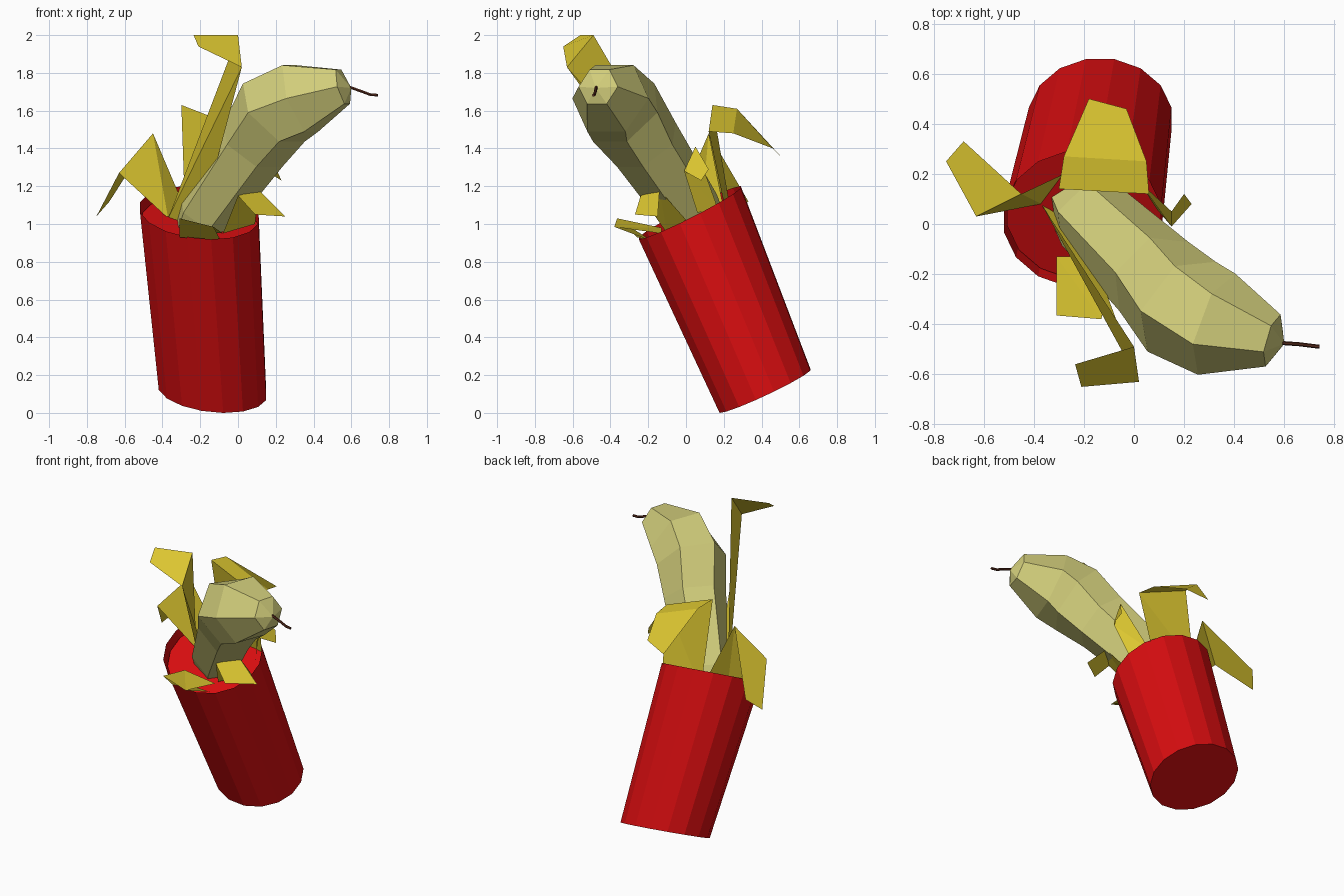
import bpy, math
from mathutils import Vector

if "Cube" in bpy.data.objects:
    bpy.data.objects.remove(bpy.data.objects["Cube"])


def material(name, rgb):
    m = bpy.data.materials.new(name)
    m.diffuse_color = (*rgb, 1)
    m.use_nodes = True
    m.node_tree.nodes["Principled BSDF"].inputs["Base Color"].default_value = m.diffuse_color
    return m


RED = material("cup red", (0.68, 0.004, 0.005))
YELLOW = material("peel yellow", (0.72, 0.57, 0.03))
PALE = material("fruit pale yellow", (0.65, 0.62, 0.2))
BROWN = material("stem brown", (0.1, 0.025, 0.012))


def make(name, verts, faces, mat):
    me = bpy.data.meshes.new(name)
    me.from_pydata([tuple(v) for v in verts], [], faces)
    me.materials.append(mat)
    me.update()
    ob = bpy.data.objects.new(name, me)
    bpy.context.collection.objects.link(ob)
    return ob


def bridge(rings, n):
    return [(r * n + k, r * n + (k + 1) % n, (r + 1) * n + (k + 1) % n, (r + 1) * n + k)
            for r in range(rings - 1) for k in range(n)]


def ellipse(c, u, v, n, start=0.0):
    c, u, v = Vector(c), Vector(u), Vector(v)
    return [c + u * math.cos(start + 2 * math.pi * k / n) + v * math.sin(start + 2 * math.pi * k / n)
            for k in range(n)]


# Leaning open cup, 16 sides
N = 16
half = math.pi / N
bottom = ellipse((-0.135, 0.418, 0.117), (0.29, 0, -0.027), (0, 0.245, 0.114), N, half)
rim = ellipse((-0.205, 0.02, 1.06), (0.32, 0, -0.03), (0, 0.275, 0.138), N, half)
make("cup", bottom + rim, bridge(2, N) + [tuple(reversed(range(N)))], RED)

# Filling disc just inside the rim
disc = ellipse((-0.2, 0.045, 1.005), (0.312, 0, -0.03), (0, 0.267, 0.134), N, half)
make("cup_filling", disc, [tuple(range(N))], RED)


def tube(name, path, radii, n, mat, tip=None):
    """Loft n-sided rings along a path, one corner facing sideways."""
    pts = [Vector(p) for p in path]
    verts = []
    for i, p in enumerate(pts):
        t = (pts[min(i + 1, len(pts) - 1)] - pts[max(i - 1, 0)]).normalized()
        side = t.cross(Vector((0, 0, 1))).normalized()
        up = side.cross(t)
        verts += ellipse(p, -side * radii[i], up * radii[i], n)
    faces = bridge(len(pts), n)
    last = (len(pts) - 1) * n
    # ring order runs against the path, so flip for outward normals
    if tip:
        verts.append(Vector(tip))
        faces += [(last + k, last + (k + 1) % n, len(verts) - 1) for k in range(n)]
    else:
        faces.append(tuple(last + k for k in range(n)))
    faces.append(tuple(reversed(range(n))))
    ob = make(name, verts, faces, mat)
    import bmesh
    bm = bmesh.new()
    bm.from_mesh(ob.data)
    bmesh.ops.recalc_face_normals(bm, faces=bm.faces)
    bm.to_mesh(ob.data)
    bm.free()
    return ob


# Curved six-sided fruit
tube("fruit",
     [(-0.24, 0.12, 0.9), (-0.17, 0.03, 1.06), (0.08, -0.21, 1.42), (0.19, -0.33, 1.59),
      (0.33, -0.40, 1.665), (0.555, -0.465, 1.727)],
     [0.13, 0.165, 0.195, 0.225, 0.215, 0.108], 6, PALE, (0.6, -0.478, 1.72))

# Thin fruit stem
tube("fruit_stem", [(0.59, -0.475, 1.725), (0.66, -0.48, 1.7), (0.70, -0.485, 1.685), (0.74, -0.49, 1.682)],
     [0.008] * 4, 6, BROWN)

# Folded peel strips: pairs of edge points from base to tip
PEELS = {
    "peel_tall": [((-0.37, 0.08, 1.03), (-0.2, -0.03, 1.0)),
                  ((0.0, -0.49, 2.0), (0.02, -0.63, 1.83)),
                  ((-0.235, -0.56, 2.0), (-0.21, -0.65, 1.94))],
    "peel_left": [((-0.37, 0.08, 1.03), (-0.28, 0.2, 1.08)),
                  ((-0.63, 0.03, 1.27), (-0.45, 0.12, 1.48)),
                  ((-0.75, 0.25, 1.04), (-0.68, 0.33, 1.12))],
    "peel_back": [((-0.28, 0.24, 1.05), (0.03, 0.22, 1.02)),
                  ((-0.3, 0.14, 1.63), (0.06, 0.12, 1.49)),
                  ((-0.28, 0.27, 1.61), (0.05, 0.25, 1.48)),
                  ((-0.18, 0.5, 1.36), (-0.03, 0.46, 1.4))],
    "peel_right_front": [((-0.08, -0.1, 0.95), (0.09, 0.02, 1.0)),
                         ((0.0, -0.24, 1.15), (0.11, -0.14, 1.18)),
                         ((0.09, -0.27, 1.05), (0.25, -0.15, 1.04))],
    "peel_front": [((-0.31, -0.13, 0.98), (-0.08, -0.13, 0.95)),
                   ((-0.31, -0.365, 1.03), (-0.13, -0.38, 0.985)),
                   ((-0.31, -0.26, 0.93), (-0.09, -0.18, 0.91))],
    "peel_right_back": [((0.02, 0.17, 1.08), (0.09, 0.06, 1.06)),
                        ((0.15, 0.05, 1.41), (0.15, -0.01, 1.28)),
                        ((0.2, 0.12, 1.29), (0.23, 0.08, 1.23))],
}
for name, pairs in PEELS.items():
    verts = [p for pair in pairs for p in pair]
    faces = []
    for i in range(0, 2 * (len(pairs) - 1), 2):
        faces += [(i, i + 1, i + 3), (i, i + 3, i + 2)] if i == 0 else [(i, i + 1, i + 3, i + 2)]
    make(name, verts, faces, YELLOW)
